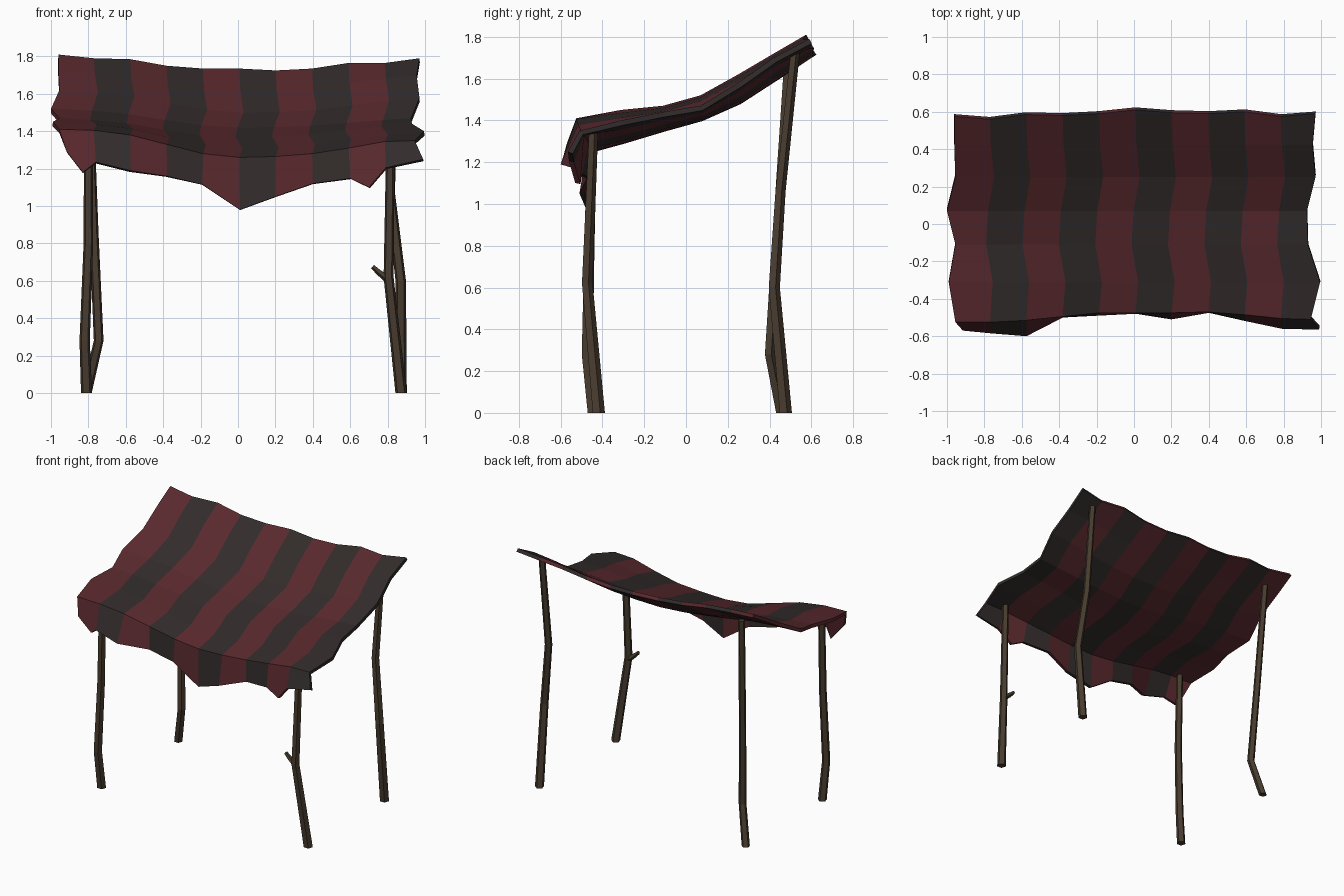
import bpy, bmesh
from math import cos, sin, tau
from mathutils import Vector

if "Cube" in bpy.data.objects:
    bpy.data.objects.remove(bpy.data.objects["Cube"])


def material(name, rgb):
    m = bpy.data.materials.new(name)
    m.diffuse_color = (*rgb, 1)
    m.use_nodes = True
    m.node_tree.nodes["Principled BSDF"].inputs["Base Color"].default_value = m.diffuse_color
    return m


RED = material("red_cloth", (0.10, 0.022, 0.027))
DARK = material("dark_cloth", (0.032, 0.025, 0.024))
WOOD = material("wood", (0.065, 0.045, 0.028))


def finish(bm, name, mats):
    me = bpy.data.meshes.new(name)
    bm.to_mesh(me)
    bm.free()
    ob = bpy.data.objects.new(name, me)
    bpy.context.collection.objects.link(ob)
    for m in mats:
        me.materials.append(m)
    return ob


def pole(name, path, r0, r1, sides=5):
    """Crooked tapered stick following a short path."""
    bm = bmesh.new()
    pts = [Vector(p) for p in path]
    axis = (pts[-1] - pts[0]).normalized()
    flat = abs(axis.z) < 0.85
    u = Vector((0, 1, 0)) if flat else Vector((1, 0, 0))
    v = axis.cross(u).normalized() if flat else Vector((0, 1, 0))
    rings = []
    for i, p in enumerate(pts):
        r = r0 + (r1 - r0) * i / (len(pts) - 1)
        rings.append([bm.verts.new(p + r * (cos(tau * k / sides + 0.3) * u + sin(tau * k / sides + 0.3) * v))
                      for k in range(sides)])
    for a, b in zip(rings, rings[1:]):
        for k in range(sides):
            n = (k + 1) % sides
            bm.faces.new((a[k], a[n], b[n], b[k]))
    bm.faces.new(rings[0][::-1])
    bm.faces.new(rings[-1])
    bmesh.ops.recalc_face_normals(bm, faces=bm.faces)
    return finish(bm, name, [WOOD])


# Crooked poles
pole("front_left_pole", [(-.81, -.445, 0), (-.82, -.475, .28), (-.80, -.465, .8), (-.80, -.45, 1.37)], .031, .025)
pole("back_left_pole", [(-.81, .455, 0), (-.745, .40, .28), (-.77, .435, .85), (-.80, .49, 1.69)], .029, .024)
pole("front_right_pole", [(.872, -.42, 0), (.805, -.475, .62), (.815, -.445, 1.34)], .032, .024)
pole("back_right_pole", [(.872, .475, 0), (.87, .42, .6), (.815, .45, 1.06), (.82, .52, 1.72)], .032, .024)
pole("twig", [(.80, -.472, .61), (.755, -.47, .645), (.72, -.47, .677)], .021, .013)

# Cloth: rows run back to front, columns follow the stripes
row_y = [.59, .42, .25, .07, -.11, -.31, -.50]
wobble = [0, .005, .022, -.01, -.02, .015, 0]
left_x = [-.96, -.96, -.955, -1.0, -.955, -.99, -.955]
right_x = [.97, .955, .97, .925, .93, .995, .945]
left_z = [1.81, 1.72, 1.62, 1.52, 1.47, 1.45, 1.41]
mid_z = [1.735, 1.61, 1.50, 1.42, 1.37, 1.31, 1.26]
right_z = [1.79, 1.70, 1.58, 1.47, 1.44, 1.40, 1.35]
sag = [0, .1, .27, .6, .88, 1, .96, .82, .52, .2, 0]
back_z = [1.81, 1.79, 1.785, 1.75, 1.735, 1.735, 1.725, 1.735, 1.765, 1.765, 1.79]
back_y = [.575, .56, .585, .58, .59, .61, .595, .59, .60, .575, .59]
fold_z = [1.41, 1.405, 1.38, 1.33, 1.28, 1.26, 1.265, 1.28, 1.31, 1.345, 1.35]
fold_y = [-.525, -.525, -.515, -.495, -.475, -.475, -.475, -.47, -.485, -.505, -.51]
hem_x = [-.915, -.76, -.575, -.38, -.19, .01, .2, .4, .6, .79, .99]
hem_y = [-.57, -.585, -.60, -.50, -.49, -.48, -.51, -.475, -.52, -.56, -.565]
hem_z = [1.29, 1.235, 1.19, 1.16, 1.115, .98, 1.05, 1.12, 1.148, 1.205, 1.25]

bm = bmesh.new()
grid = []
for r, y in enumerate(row_y):
    line = []
    for c in range(11):
        x = left_x[r] if c == 0 else right_x[r] if c == 10 else -.965 + .1945 * c + wobble[r]
        side = left_z[r] if c < 5 else right_z[r]
        z, yy = side + (mid_z[r] - side) * sag[c], y
        if r == 0:
            z, yy = back_z[c], back_y[c]
        if r == 6:
            z, yy = fold_z[c], fold_y[c]
        line.append(bm.verts.new((x, yy, z)))
    grid.append(line)
grid.append([bm.verts.new(p) for p in zip(hem_x, hem_y, hem_z)])
# Torn points hanging off the hem
tips = {0: bm.verts.new((-.83, -.54, 1.18)), 8: bm.verts.new((.70, -.53, 1.10))}
for r in range(7):
    for c in range(10):
        loop = [grid[r][c], grid[r + 1][c], grid[r + 1][c + 1], grid[r][c + 1]]
        if r == 6 and c in tips:
            loop.insert(2, tips[c])
        bm.faces.new(loop).material_index = c % 2
cloth = finish(bm, "striped_canopy", [RED, DARK])
mod = cloth.modifiers.new("thickness", 'SOLIDIFY')
mod.thickness = .025
mod.offset = -1
